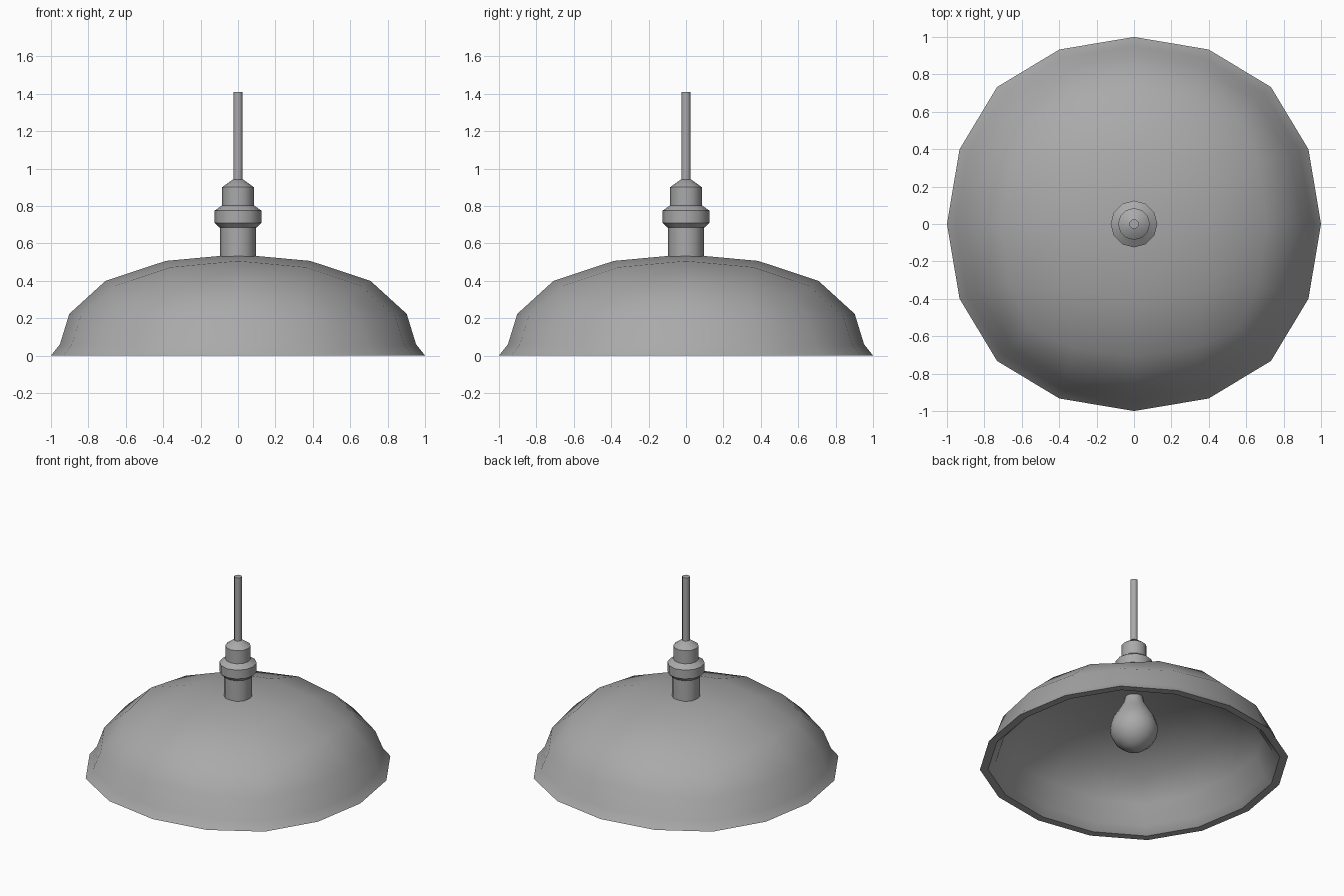
import bpy, bmesh, math

cube = bpy.data.objects.get("Cube")
if cube:
    bpy.data.objects.remove(cube, do_unlink=True)

GREY = (0.4, 0.4, 0.4, 1)
grey = bpy.data.materials.new("mid_grey")
grey.diffuse_color = GREY
grey.use_nodes = True
for node in grey.node_tree.nodes:
    if node.type == 'BSDF_PRINCIPLED':
        node.inputs["Base Color"].default_value = GREY


def add_object(name, bm):
    mesh = bpy.data.meshes.new(name)
    bm.to_mesh(mesh)
    bm.free()
    obj = bpy.data.objects.new(name, mesh)
    bpy.context.collection.objects.link(obj)
    return obj


def evaluated_mesh(obj):
    bpy.context.view_layer.update()
    deps = bpy.context.evaluated_depsgraph_get()
    return bpy.data.meshes.new_from_object(obj.evaluated_get(deps))


def finish(obj, angle=40):
    obj.data.materials.clear()
    obj.data.materials.append(grey)
    bpy.ops.object.select_all(action='DESELECT')
    obj.select_set(True)
    bpy.context.view_layer.objects.active = obj
    bpy.ops.object.shade_smooth_by_angle(angle=math.radians(angle))


def lathe(name, profile, sides, turn=0, angle=40):
    """Revolve (radius, height) points about z, closing both ends."""
    bm = bmesh.new()
    rings = []
    for r, z in profile:
        angles = [math.tau * (i + turn) / sides for i in range(sides)]
        rings.append([bm.verts.new((r * math.cos(a), r * math.sin(a), z))
                      for a in angles])
    for low, high in zip(rings, rings[1:]):
        for i in range(sides):
            j = (i + 1) % sides
            bm.faces.new((low[i], low[j], high[j], high[i]))
    bm.faces.new(rings[0][::-1])
    bm.faces.new(rings[-1])
    finish(add_object(name, bm), angle)


# Shade: upper half of a rounded cube
FLATTEN = 0.55
RIM = 0.952
bm = bmesh.new()
bmesh.ops.create_cube(bm, size=2)
shade = add_object("shade", bm)
sub = shade.modifiers.new("round", 'SUBSURF')
sub.levels = 2
sub.use_limit_surface = False
rounded = evaluated_mesh(shade)
shade.modifiers.clear()

bm = bmesh.new()
bm.from_mesh(rounded)
bmesh.ops.delete(bm, geom=[v for v in bm.verts if v.co.z < -0.01], context='VERTS')
apex = max(v.co.z for v in bm.verts)
for v in bm.verts:
    x, y, z = v.co / apex
    if z > 0.01:
        v.co = (0.967 * x, 0.967 * y, 0.02 + 0.965 * z)
    else:
        v.co = (RIM * x, RIM * y, 0.06 / FLATTEN)

# Flared lip around the opening
rim = [e for e in bm.edges if e.is_boundary]
lip = bmesh.ops.extrude_edge_only(bm, edges=rim)["geom"]
for v in lip:
    if isinstance(v, bmesh.types.BMVert):
        v.co = (v.co.x / RIM, v.co.y / RIM, 0)
bmesh.ops.recalc_face_normals(bm, faces=bm.faces)
if max(bm.faces, key=lambda f: f.calc_center_median().z).normal.z < 0:
    bmesh.ops.reverse_faces(bm, faces=bm.faces)
bm.to_mesh(shade.data)
bm.free()

# Shell thickness, then flatten the dome and level its underside
solid = shade.modifiers.new("thickness", 'SOLIDIFY')
solid.thickness = 0.06
solid.offset = -1
shell = evaluated_mesh(shade)
shade.modifiers.clear()
for v in shell.vertices:
    v.co.z = max(v.co.z * FLATTEN, 0)
shade.data = shell
finish(shade)

# Lamp holder, cord and bulb
lathe("socket", [(0.095, 0.52), (0.095, 0.685), (0.1, 0.685), (0.125, 0.71),
                 (0.125, 0.775), (0.085, 0.803), (0.085, 0.9),
                 (0.027, 0.942)], 12)
lathe("cord", [(0.026, 0.93), (0.026, 1.41)], 8, turn=0.5, angle=50)
lathe("bulb", [(0.012, 0.1), (0.07, 0.116), (0.125, 0.16), (0.155, 0.215),
               (0.162, 0.27), (0.141, 0.34), (0.102, 0.405), (0.07, 0.46),
               (0.053, 0.53)], 16)
